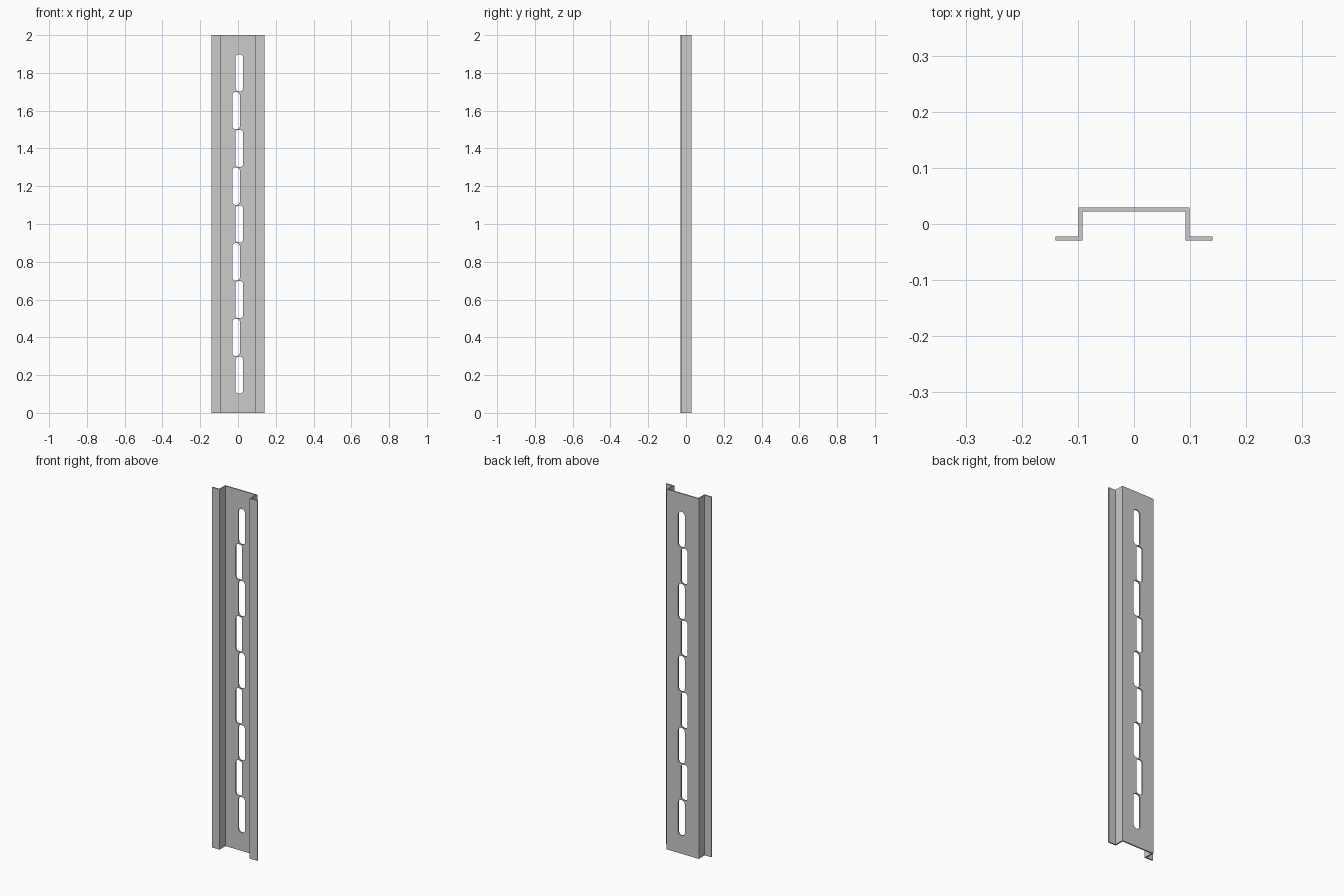
import bpy, bmesh, math

if "Cube" in bpy.data.objects:
    bpy.data.objects.remove(bpy.data.objects["Cube"])

LENGTH = 2.0
T = 0.007            # sheet thickness
D = 0.0295           # half depth of the section
WEB, FLANGE = 0.099, 0.14


def prism(bm, points, offset):
    """Extrude a closed outline of 3D points along an offset."""
    face = bm.faces.new([bm.verts.new(p) for p in points])
    new = bmesh.ops.extrude_face_region(bm, geom=[face])["geom"]
    bmesh.ops.translate(bm, vec=offset,
                        verts=[g for g in new if isinstance(g, bmesh.types.BMVert)])


def finish(name, bm):
    bmesh.ops.recalc_face_normals(bm, faces=bm.faces[:])
    mesh = bpy.data.meshes.new(name)
    bm.to_mesh(mesh)
    bm.free()
    obj = bpy.data.objects.new(name, mesh)
    bpy.context.collection.objects.link(obj)
    return obj


def slot_outline(cx, cz, w, h, r, steps=6):
    """Rounded rectangle in the xz plane, in front of the web."""
    pts = []
    for q, (sx, sz) in enumerate([(1, 1), (-1, 1), (-1, -1), (1, -1)]):
        for i in range(steps + 1):
            a = math.radians(90 * (q + i / steps))
            pts.append((cx + sx * (w / 2 - r) + r * math.cos(a), 0.01,
                        cz + sz * (h / 2 - r) + r * math.sin(a)))
    return pts


# Hat-section rail: half profile mirrored and extruded upward
half = [(WEB, D), (WEB, -D + T), (FLANGE, -D + T), (FLANGE, -D),
        (WEB - T, -D), (WEB - T, D - T)]
profile = half + [(-x, y) for x, y in reversed(half)]
bm = bmesh.new()
prism(bm, [(x, y, 0) for x, y in profile], (0, 0, LENGTH))
rail = finish("slotted_rail", bm)

# Staggered slots through the web
bm = bmesh.new()
for k in range(9):
    cx = 0.007 if k % 2 == 0 else -0.01
    prism(bm, slot_outline(cx, 0.2 + 0.2 * k, 0.04, 0.197, 0.017), (0, 0.04, 0))
cutter = finish("slot_cutter", bm)
cutter.hide_render = True

cut = rail.modifiers.new("slots", "BOOLEAN")
cut.operation = "DIFFERENCE"
cut.solver = "EXACT"
cut.object = cutter
bpy.context.view_layer.objects.active = rail
rail.select_set(True)
bpy.ops.object.modifier_apply(modifier=cut.name)
bpy.data.objects.remove(cutter)
